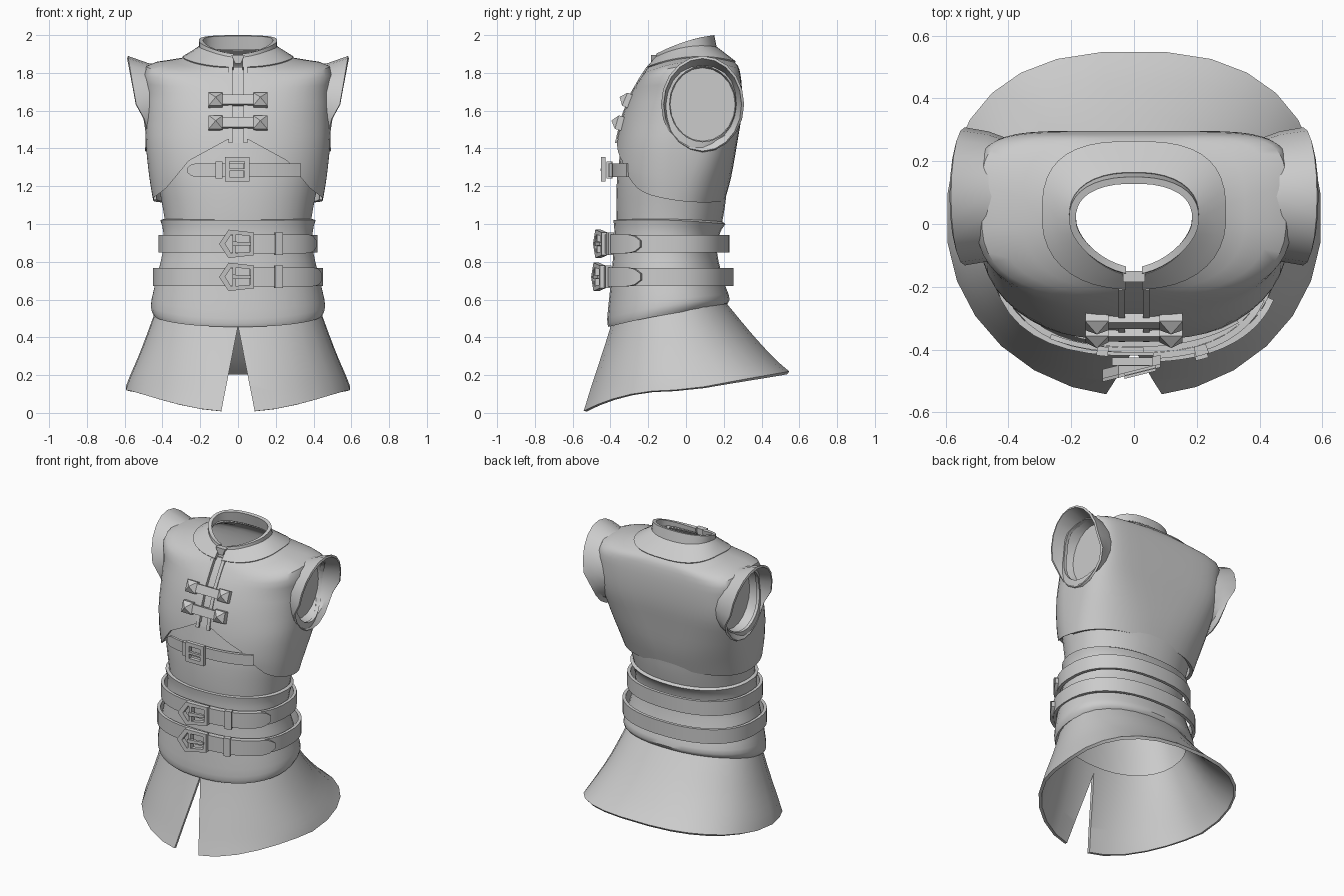
import bpy, bmesh, math
from mathutils import Vector

if "Cube" in bpy.data.objects:
    bpy.data.objects.remove(bpy.data.objects["Cube"])

leather = bpy.data.materials.new("plain_grey")
leather.diffuse_color = (0.6, 0.6, 0.6, 1)
leather.use_nodes = True
leather.node_tree.nodes["Principled BSDF"].inputs["Base Color"].default_value = leather.diffuse_color


def finish(name, bm, angle=35, recalc=False):
    if recalc:
        bmesh.ops.recalc_face_normals(bm, faces=bm.faces)
    me = bpy.data.meshes.new(name)
    bm.to_mesh(me)
    bm.free()
    me.materials.append(leather)
    ob = bpy.data.objects.new(name, me)
    bpy.context.collection.objects.link(ob)
    smooth(ob, angle)
    return ob


def activate(ob):
    bpy.ops.object.select_all(action='DESELECT')
    ob.select_set(True)
    bpy.context.view_layer.objects.active = ob


def smooth(ob, angle=35):
    activate(ob)
    bpy.ops.object.shade_smooth_by_angle(angle=math.radians(angle))


def apply(ob, kind, **settings):
    mod = ob.modifiers.new(kind.lower(), kind)
    for key, value in settings.items():
        setattr(mod, key, value)
    activate(ob)
    bpy.ops.object.modifier_apply(modifier=mod.name)
    smooth(ob)


def power(v, n):
    return math.copysign(abs(v) ** (2 / n), v)


def ring(p, seg):
    # half width, front y, back y, front z, side z, back z, front and back squareness, egg
    hw, yf, yb, zf, zs, zb, nf, nb, egg = p
    out = []
    for i in range(seg):
        t = 2 * math.pi * (i + .5) / seg
        n = nb if math.sin(t) > 0 else nf
        u = power(math.sin(t), n)
        x = hw * power(math.cos(t), n) * (1 + egg * u)
        z = zs + (zb - zf) / 2 * u + ((zb + zf) / 2 - zs) * u * u
        out.append(Vector((x, (yf + yb) / 2 + u * (yb - yf) / 2, z)))
    return out


def skin(name, rings, thick, offset=-1, recalc=False):
    bm = bmesh.new()
    vs = [[bm.verts.new(c) for c in r] for r in rings]
    n = len(vs[0])
    for a, b in zip(vs, vs[1:]):
        for i in range(n):
            bm.faces.new((a[i], a[(i + 1) % n], b[(i + 1) % n], b[i]))
    ob = finish(name, bm, recalc=recalc)
    apply(ob, 'SOLIDIFY', thickness=thick, offset=offset)
    return ob


def loft(name, params, thick=.02, seg=40, steps=3):
    # rings run bottom to top, with smooth in-between rings
    fine = []
    for k in range(len(params) - 1):
        q = [params[min(max(k + d, 0), len(params) - 1)] for d in (-1, 0, 1, 2)]
        for s in range(steps):
            t = s / steps
            fine.append([.5 * (2 * b + (c - a) * t + (2 * a - 5 * b + 4 * c - d) * t * t
                         + (3 * b - a - 3 * c + d) * t ** 3) for a, b, c, d in zip(*q)])
    fine.append(params[-1])
    return skin(name, [ring(p, seg) for p in fine], thick)


def prism(name, pts, y0, y1, inner=None):
    # x/z outline with thickness in y; inner gives an open frame
    bm = bmesh.new()
    n = len(pts)
    loops = [[bm.verts.new((x, y, z)) for x, z in o]
             for o in ([pts] + ([inner] if inner else [])) for y in (y0, y1)]
    for a, b in ([(0, 1)] if not inner else [(0, 1), (2, 3), (0, 2), (1, 3)]):
        for i in range(n):
            j = (i + 1) % n
            bm.faces.new((loops[a][i], loops[a][j], loops[b][j], loops[b][i]))
    if not inner:
        bm.faces.new(loops[0])
        bm.faces.new(loops[1])
    return finish(name, bm, 30, True)


def plug(name, x0, x1, ry, rz):
    # oval block across x, at the arm opening
    bm = bmesh.new()
    vs = [[bm.verts.new((x, .088 + ry * math.cos(a), 1.635 + rz * math.sin(a)))
           for a in [2 * math.pi * i / 24 for i in range(24)]] for x in (x0, x1)]
    for i in range(24):
        j = (i + 1) % 24
        bm.faces.new((vs[0][i], vs[0][j], vs[1][j], vs[1][i]))
    bm.faces.new(vs[0])
    bm.faces.new(vs[1])
    return finish(name, bm, recalc=True)


def cut(ob, cutter):
    apply(ob, 'BOOLEAN', object=cutter, operation='DIFFERENCE', solver='EXACT')
    bpy.data.objects.remove(cutter)


def strip(name, x0, x1, z, h, shape, off, thick, tip=0, n=14):
    # strap wrapped round the front of a body shape; tip is +1/-1 for a rounded end
    hw, yf, c, e = shape
    bm = bmesh.new()
    rows = []
    for i in range(n + 1):
        x = x0 + (x1 - x0) * i / n
        d = (x1 - x) if tip > 0 else (x - x0)
        k = 1 if not tip or d > .05 else .35 + .65 * math.sqrt(1 - (1 - d / .05) ** 2)
        v = max(0, 1 - abs(x / hw) ** e) ** (1 / e)
        p = Vector((x, c + (yf - c) * v, z))
        out = Vector((math.copysign(abs(x / hw) ** (e - 1) / hw, x), v ** (e - 1) / (yf - c), 0)).normalized()
        rows.append([bm.verts.new(p + out * o + Vector((0, 0, s * h * k / 2)))
                     for o, s in ((off, -1), (off + thick, -1), (off + thick, 1), (off, 1))])
    for a, b in zip(rows, rows[1:]):
        for i in range(4):
            bm.faces.new((a[i], a[(i + 1) % 4], b[(i + 1) % 4], b[i]))
    bm.faces.new(rows[0])
    bm.faces.new(rows[-1])
    return finish(name, bm, 30, True)


# skirt with front slit; the hem rises quickly away from the slit
skirt = loft("skirt", [(.597, -.55, .55, .005, .12, .22, 2, 2.5, 0),
                       (.575, -.515, .47, .10, .18, .29, 2, 2.4, 0),
                       (.51, -.455, .35, .28, .34, .42, 2.1, 2.2, 0),
                       (.43, -.385, .2, .51, .56, .6, 2.2, 2.2, 0)], seg=28)
for v in skirt.data.vertices:
    u = min(1, max(0, -v.co.y / .55))
    v.co.z += .18 * u * (1 - u) * max(0, 1 - v.co.z / .4)
cut(skirt, prism("slit_cutter", [(0, .46), (-.1, -.05), (.1, -.05)], -.8, -.1))

# corset and inner shirt
loft("corset", [(.447, -.412, .195, .455, .52, .56, 2.2, 2.2, 0),
                (.462, -.418, .232, .50, .57, .6, 2.2, 2.2, 0),
                (.44, -.40, .20, .68, .68, .7, 2.2, 2.2, 0),
                (.40, -.385, .165, .85, .85, .85, 2.2, 2.2, 0),
                (.397, -.38, .18, .96, .96, .95, 2.2, 2.2, 0),
                (.412, -.385, .21, 1.02, 1.02, 1.0, 2.2, 2.2, 0)])
loft("inner_shirt", [(.38, -.365, .18, .96, .96, .95, 2.2, 2.2, 0),
                     (.398, -.37, .205, 1.08, 1.08, 1.08, 2.2, 2.3, 0),
                     (.43, -.365, .22, 1.25, 1.25, 1.2, 2.2, 2.5, 0),
                     (.45, -.335, .24, 1.48, 1.4, 1.3, 2.2, 2.7, 0)])

# jacket with arm holes, front slit and raised front hem
yoke_low = (.29, -.205, .26, 1.825, 1.88, 1.855, 2.3, 2.8, 0)
neck = (.205, -.165, .165, 1.87, 1.925, 1.925, 1.75, 2.3, .1)
jacket = loft("jacket", [(.45, -.375, .205, 1.22, 1.13, 1.12, 2.2, 2.4, 0),
                         (.47, -.382, .24, 1.30, 1.25, 1.25, 2.2, 2.8, 0),
                         (.488, -.37, .27, 1.42, 1.42, 1.42, 2.2, 4, 0),
                         (.49, -.34, .292, 1.56, 1.56, 1.56, 2.2, 5.5, 0),
                         (.49, -.29, .297, 1.69, 1.69, 1.69, 2.4, 6, 0),
                         (.485, -.24, .287, 1.775, 1.838, 1.80, 2.7, 5.5, 0),
                         yoke_low, neck], seg=48)
for s in (-1, 1):
    cut(jacket, plug("arm_cutter", s * .38, s * .8, .175, .2))
right = [(.03, 2.1), (.03, 1.46), (.26, 1.335), (.33, 1.25), (.38, 1.19), (.445, 1.14), (.445, 1)]
cut(jacket, prism("front_cutter", right + [(-x, z) for x, z in right[::-1]], -.8, -.06))

# raised yoke, its front gap, and the standing collar
grow = lambda p, d, dz: (p[0] + d, p[1] - d, p[2] + d, *[z + dz for z in p[3:6]], *p[6:])
yoke = loft("yoke", [grow(yoke_low, .004, .006), grow(neck, .0, .012)], .025, steps=3)
collar = loft("collar", [neck, (.205, -.16, .15, 1.9, 1.965, 2.0, 1.75, 2.3, .1)], .022, steps=1)
for part in (yoke, collar):
    cut(part, prism("gap_cutter", [(-.025, 1.7), (.025, 1.7), (.025, 2.1), (-.025, 2.1)], -.5, -.02))
prism("collar_clip", [(-.035, 1.895), (.035, 1.895), (.015, 1.85), (-.015, 1.85)], -.185, -.15)

# flared sleeve caps, cut back on the lower half, with a closed lining
for s, side in ((-1, "left"), (1, "right")):
    rings = []
    for cx, up, down, ry, rz in ((.40, 0, 0, .176, .2), (.465, .012, .0, .2, .212),
                                 (.54, .045, .055, .213, .25)):
        ring_pts = []
        for i in range(20):
            a = 2 * math.pi * i / 20
            h = math.sin(a)
            x = cx + (up * h if h >= 0 else -down * min(1, -h * 2.5))
            ring_pts.append(Vector((s * x, .088 + ry * math.cos(a), 1.633 + rz * h)))
        rings.append(ring_pts)
    skin(side + "_sleeve_cap", rings, .014, 0, True)
    plug(side + "_arm_lining", s * .40, s * .41, .178, .204)

# placket behind the slit and its raised borders, following the chest
chest = [(-.205, 1.83), (-.235, 1.785), (-.29, 1.69), (-.34, 1.56), (-.37, 1.43)]
for name, x0, x1, off in (("placket", -.06, .06, -.024), ("left_border", -.05, -.028, .006),
                          ("right_border", .028, .05, .006)):
    bm = bmesh.new()
    rows = [[bm.verts.new((x, y - o, z)) for x, o in
             ((x0, off - .012), (x1, off - .012), (x1, off), (x0, off))] for y, z in chest]
    for a, b in zip(rows, rows[1:]):
        for i in range(4):
            bm.faces.new((a[i], a[(i + 1) % 4], b[(i + 1) % 4], b[i]))
    bm.faces.new(rows[0])
    bm.faces.new(rows[-1])
    finish(name, bm, recalc=True)

# chest clasps: bar and two pyramid studs, tilted with the chest
for k, (z, y, tilt) in enumerate(((1.655, -.31, .40), (1.535, -.352, .28))):
    bm = bmesh.new()
    bmesh.ops.create_cube(bm, size=1)
    bmesh.ops.scale(bm, vec=(.2, .03, .055), verts=bm.verts)
    for x in (-.118, .118):
        base = [bm.verts.new((x + a * .037, d, b * .037)) for d in (.035, -.015)
                for a, b in ((-1, -1), (1, -1), (1, 1), (-1, 1))]
        peak = bm.verts.new((x, -.045, 0))
        bm.faces.new(base[:4])
        for i in range(4):
            j = (i + 1) % 4
            bm.faces.new((base[i], base[j], base[4 + j], base[4 + i]))
            bm.faces.new((base[4 + i], base[4 + j], peak))
    ob = finish("clasp_%d" % (k + 1), bm, 20, True)
    ob.location = (0, y, z)
    ob.rotation_euler.x = -tilt

# chest strap with tip, loop and buckle
hem = (.47, -.385, -.07, 2.2)
strip("chest_strap", -.1, .33, 1.285, .07, hem, -.015, .022)
strip("chest_strap_tip", -.26, .03, 1.285, .07, hem, .008, .016, -1)
strip("chest_strap_loop", -.115, -.08, 1.285, .09, hem, .01, .03, n=2)
prism("chest_buckle", [(-.07, 1.225), (.06, 1.225), (.06, 1.355), (-.07, 1.355)], -.45, -.425,
      [(-.045, 1.25), (.035, 1.25), (.035, 1.33), (-.045, 1.33)])
prism("chest_buckle_pin", [(-.05, 1.28), (.05, 1.28), (.05, 1.295), (-.05, 1.295)], -.452, -.435)

# two waist belts with buckle, loop and rounded strap end
for k, (z, hw, yf, yb) in enumerate(((.895, .422, -.41, .232), (.72, .452, -.42, .252))):
    tag = ("upper", "lower")[k] + "_belt"
    b = [(hw, yf, yb, zz, zz, zz, 2.5, 2.3, 0) for zz in (z - .047, z + .047)]
    loft(tag, b, .02, steps=1)
    wrap = (hw, yf, (yf + yb) / 2, 2.5)
    strip(tag + "_end", .06, hw - .025, z, .1, wrap, 0, .02, 1, 24)
    strip(tag + "_loop", .19, .228, z, .12, wrap, 0, .032, n=2)
    # pointed frame, angled outward on the pointed side
    outer = [(-.1, z), (-.05, z + .075), (.085, z + .06), (.085, z - .06), (-.05, z - .075)]
    inner = [(-.068, z), (-.036, z + .05), (.064, z + .042), (.064, z - .042), (-.036, z - .05)]
    parts = [prism(tag + "_buckle", outer, yf - .05, yf - .02, inner),
             prism(tag + "_buckle_bar", [(-.03, z - .06), (-.012, z - .06), (-.012, z + .06),
                                         (-.03, z + .06)], yf - .05, yf - .015),
             prism(tag + "_pin", [(-.03, z - .012), (.07, z - .008), (.07, z + .008),
                                  (-.03, z + .012)], yf - .058, yf - .04)]
    for ob in parts:
        for v in ob.data.vertices:
            v.co.y += .25 * (v.co.x - .03)
